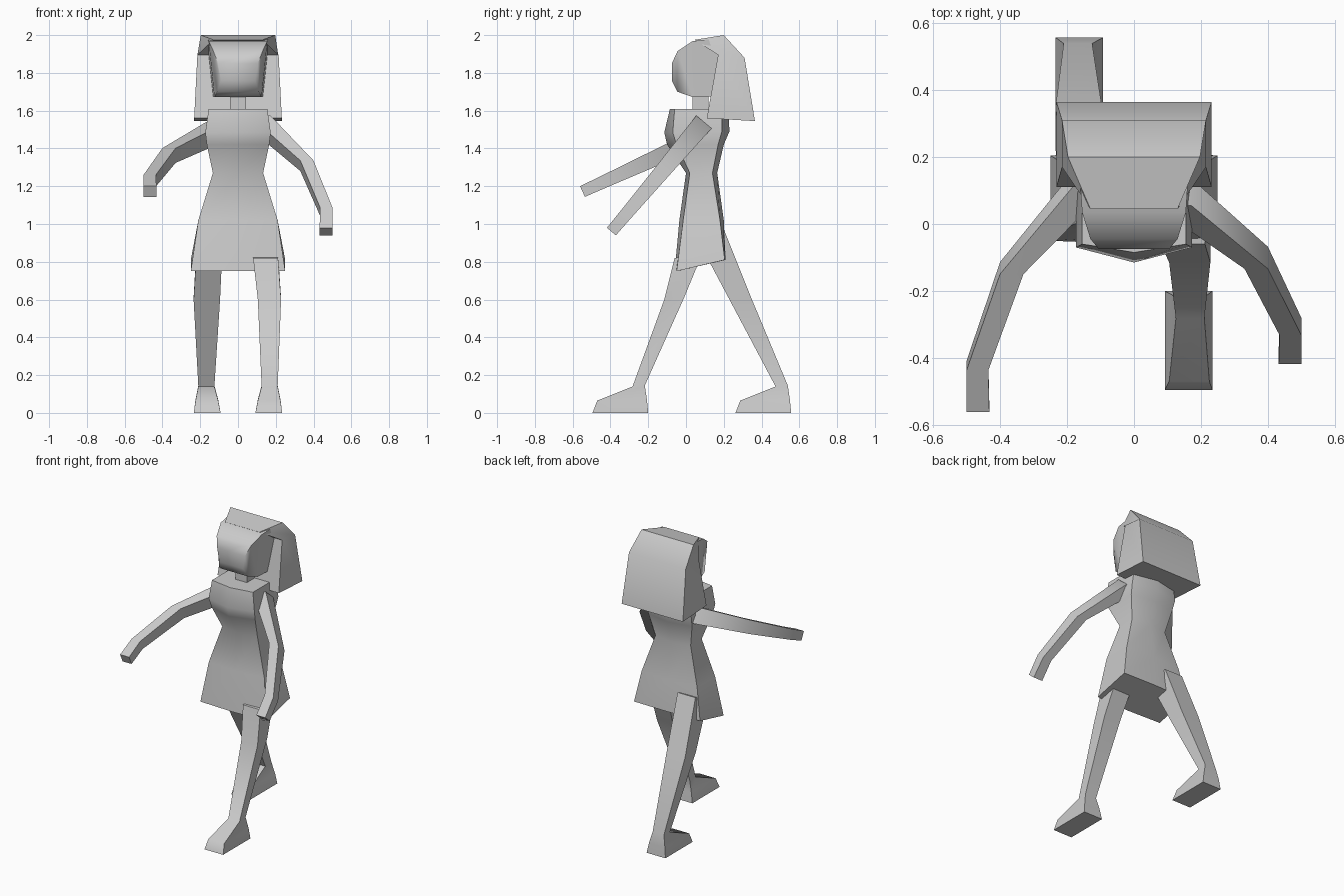
import bpy, bmesh, math

if "Cube" in bpy.data.objects:
    bpy.data.objects.remove(bpy.data.objects["Cube"])


def loft(name, rings, angle=50):
    """Skin a closed solid through rings that share one point count."""
    bm = bmesh.new()
    loops = [[bm.verts.new(p) for p in ring] for ring in rings]
    for a, b in zip(loops, loops[1:]):
        for i in range(len(a)):
            j = (i + 1) % len(a)
            bm.faces.new((a[i], a[j], b[j], b[i]))
    bm.faces.new(loops[0])
    bm.faces.new(loops[-1])
    bmesh.ops.recalc_face_normals(bm, faces=bm.faces)
    me = bpy.data.meshes.new(name)
    bm.to_mesh(me)
    bm.free()
    me.shade_smooth()
    me.set_sharp_from_angle(angle=math.radians(angle))
    ob = bpy.data.objects.new(name, me)
    bpy.context.collection.objects.link(ob)
    return ob


def quad(x0, x1, back, front):
    """Four-sided ring between two x values, from (y, z) back and front edges."""
    return [(x0, *back), (x1, *back), (x1, *front), (x0, *front)]


# Dress: half width, then (y, z) of front centre, front corner, back corner, back centre
def dress_ring(w, fc, f, b, bc):
    return [(0, *fc), (w, *f), (w, *b), (0, *bc), (-w, *b), (-w, *f)]


loft("dress", [
    dress_ring(0.25, (-0.06, 0.75), (-0.05, 0.75), (0.205, 0.81), (0.21, 0.81)),
    dress_ring(0.21, (-0.035, 1.02), (-0.015, 1.02), (0.18, 1.02), (0.20, 1.02)),
    dress_ring(0.133, (0.0, 1.27), (0.02, 1.27), (0.14, 1.27), (0.165, 1.27)),
    dress_ring(0.165, (-0.10, 1.42), (-0.05, 1.42), (0.17, 1.42), (0.20, 1.42)),
    dress_ring(0.173, (-0.115, 1.485), (-0.07, 1.485), (0.19, 1.49), (0.23, 1.49)),
    dress_ring(0.155, (-0.085, 1.61), (-0.06, 1.61), (0.19, 1.61), (0.225, 1.61)),
])

# Neck
loft("neck", [quad(-0.043, 0.043, (0.12, z), (0.035, z)) for z in (1.58, 1.72)])

# Head: y, half width at the top and bottom, top z, bottom z
head = [(-0.075, 0.105, 0.09, 1.85, 1.76), (-0.045, 0.13, 0.11, 1.915, 1.70),
        (0.035, 0.155, 0.125, 1.968, 1.672), (0.19, 0.165, 0.135, 1.985, 1.675)]
loft("head", [[(-t, y, zt), (t, y, zt), (b, y, zb), (-b, y, zb)]
              for y, t, b, zt, zb in head], 60)

# Hair
loft("hair", [
    quad(-0.232, 0.232, (0.365, 1.545), (0.11, 1.56)),
    quad(-0.215, 0.215, (0.31, 1.88), (0.17, 1.895)),
    [(-0.197, 0.20, 2.0), (0.197, 0.20, 2.0), (0.13, 0.045, 1.975), (-0.13, 0.045, 1.975)],
], 45)

# Arms: fraction along the arm, inner x, outer x, half thickness
arm = [(0, 0.06, 0.172, 0.053), (0.4, 0.33, 0.40, 0.043),
       (0.82, 0.435, 0.50, 0.034), (1, 0.432, 0.50, 0.031)]


def make_arm(name, side, start, end):
    dy, dz = end[0] - start[0], end[1] - start[1]
    n = math.hypot(dy, dz)
    rings = []
    for t, xi, xo, h in arm:
        y, z = start[0] + t * dy, start[1] + t * dz
        oy, oz = -dz / n * h, dy / n * h
        rings.append(quad(side * xi, side * xo, (y + oy, z + oz), (y - oy, z - oz)))
    loft(name, rings, 60)


make_arm("lowered_arm", 1, (0.095, 1.54), (-0.395, 0.96))
make_arm("raised_arm", -1, (0.146, 1.49), (-0.548, 1.172))


# Legs: upper rings differ, the foot is the same shape shifted along y
def make_leg(name, side, shift, upper):
    foot = [(0.125, 0.21, (-0.218, 0.145), (-0.283, 0.14)),
            (0.105, 0.225, (-0.207, 0.07), (-0.47, 0.065)),
            (0.092, 0.234, (-0.20, 0.0), (-0.495, 0.0))]
    foot = [(a, b, (y0 + shift, z0), (y1 + shift, z1)) for a, b, (y0, z0), (y1, z1) in foot]
    loft(name, [quad(side * a, side * b, k, f) for a, b, k, f in upper + foot], 60)


make_leg("front_leg", 1, 0.0, [
    (0.08, 0.212, (0.085, 0.84), (-0.06, 0.82)),
    (0.105, 0.228, (-0.01, 0.61), (-0.115, 0.60))])
make_leg("rear_leg", -1, 0.757, [
    (0.08, 0.215, (0.205, 0.96), (0.06, 0.92)),
    (0.095, 0.235, (0.345, 0.61), (0.23, 0.60))])
